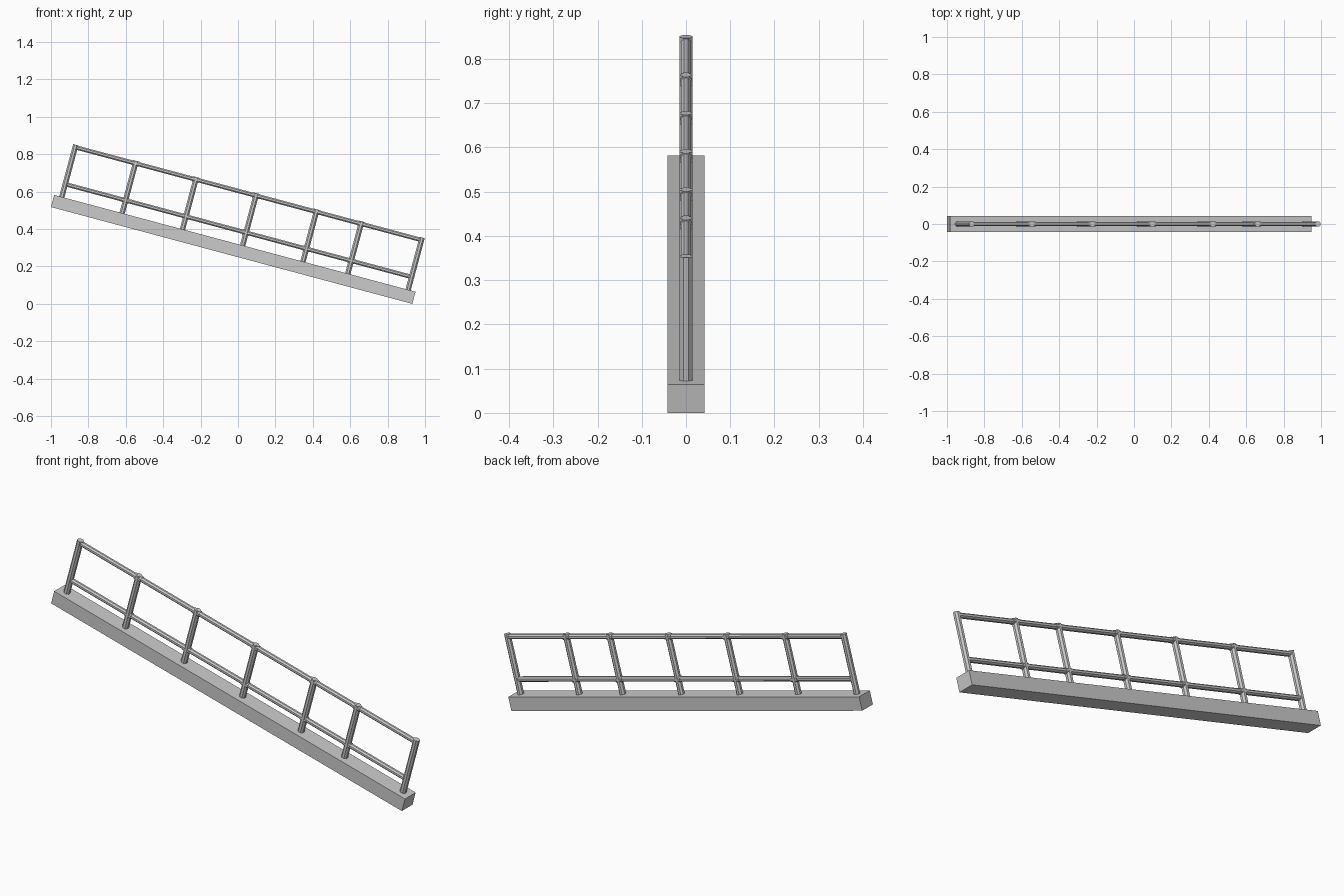
import bpy, math
from mathutils import Vector, Matrix

if "Cube" in bpy.data.objects:
    bpy.data.objects.remove(bpy.data.objects["Cube"])

A = math.radians(15)
U = Vector((math.cos(A), 0, -math.sin(A)))   # down the slope
V = Vector((math.sin(A), 0, math.cos(A)))    # perpendicular to the slope
L, H, W = 2.0, 0.067, 0.084
ORIGIN = Vector((-1, 0, L * math.sin(A)))    # lower left edge of kerb


def pt(u, v):
    return ORIGIN + U * u + V * v


def frame(center, z_axis):
    x_axis = Vector((0, 1, 0)).cross(z_axis)
    m = Matrix((x_axis, Vector((0, 1, 0)), z_axis)).transposed().to_4x4()
    m.translation = center
    return m


def tube(name, a, b, flat_radius):
    # octagonal tube with flats facing front and back
    bpy.ops.mesh.primitive_cylinder_add(
        vertices=8, radius=flat_radius / math.cos(math.pi / 8), depth=(b - a).length)
    o = bpy.context.object
    o.name = name
    o.data.transform(Matrix.Rotation(math.pi / 8, 4, 'Z'))
    o.matrix_world = frame((a + b) / 2, (b - a).normalized())
    return o


# sloping kerb
bpy.ops.mesh.primitive_cube_add(size=1)
kerb = bpy.context.object
kerb.name = "sloped_kerb"
kerb.data.transform(Matrix.Diagonal((L, W, H, 1)))
kerb.matrix_world = frame(pt(L / 2, H / 2), V)

# posts: one bay is shorter than the rest
posts = [0.042, 0.376, 0.710, 1.043, 1.377, 1.625, 1.959]
POST_H, POST_R, RAIL_R = 0.289, 0.0143, 0.0115
rails = {"lower_rail": H + 0.071, "top_rail": H + POST_H - 0.0135}
for u in posts:
    tube("post", pt(u, H - 0.002), pt(u, H + POST_H), POST_R)

# rails with short collars where they pass the posts
for name, v in rails.items():
    tube(name, pt(posts[0], v), pt(posts[-1], v), RAIL_R)
    for u in posts[1:-1]:
        tube("rail_collar", pt(u - 0.019, v), pt(u + 0.019, v), 0.0138)
